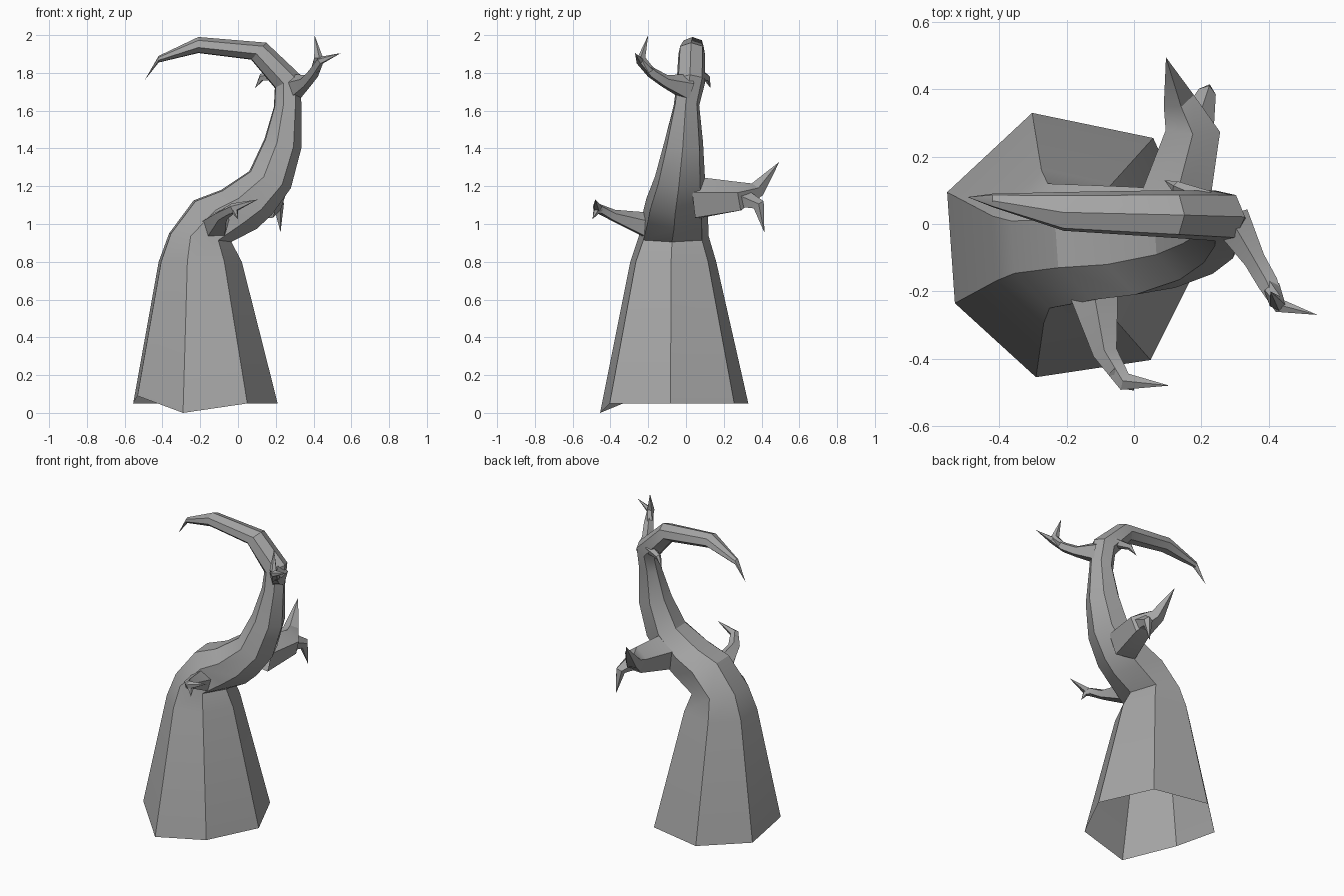
import bpy
import bmesh
from math import sin, cos, tau
from mathutils import Vector

default_cube = bpy.data.objects.get("Cube")
if default_cube:
    bpy.data.objects.remove(default_cube, do_unlink=True)

# One flat grey bark colour for the whole tree
bark = bpy.data.materials.new("grey bark")
bark.use_nodes = True
colour = (0.38, 0.38, 0.38, 1)
bark.diffuse_color = colour
bark.node_tree.nodes["Principled BSDF"].inputs["Base Color"].default_value = colour


def loft(name, rings, tip):
    """Skin a list of equal rings, open at the start and closed to a point."""
    bm = bmesh.new()
    loops = [[bm.verts.new(point) for point in ring] for ring in rings]
    sides = len(loops[0])
    for lower, upper in zip(loops, loops[1:]):
        for i in range(sides):
            j = (i + 1) % sides
            bm.faces.new((lower[i], lower[j], upper[j], upper[i]))
    point = bm.verts.new(tip)
    for i in range(sides):
        bm.faces.new((loops[-1][i], loops[-1][(i + 1) % sides], point))
    bmesh.ops.recalc_face_normals(bm, faces=bm.faces)
    mesh = bpy.data.meshes.new(name)
    bm.to_mesh(mesh)
    bm.free()
    mesh.materials.append(bark)
    obj = bpy.data.objects.new(name, mesh)
    bpy.context.collection.objects.link(obj)
    bpy.ops.object.select_all(action='DESELECT')
    obj.select_set(True)
    bpy.context.view_layer.objects.active = obj
    bpy.ops.object.shade_smooth_by_angle()
    return obj


def branch(name, path, tip, sides=5):
    """Taper a five-sided limb along (centre, half width, half height) stations."""
    centres = [Vector(centre) for centre, width, height in path] + [Vector(tip)]
    rings = []
    for i, (centre, width, height) in enumerate(path):
        forward = (centres[i + 1] - centres[max(i - 1, 0)]).normalized()
        side = forward.cross(Vector((0, 0, 1))).normalized()
        up = side.cross(forward)
        rings.append([centres[i] + side * width * sin(tau * k / sides)
                      + up * height * cos(tau * k / sides) for k in range(sides)])
    return loft(name, rings, tip)


# Trunk: an uneven seven-sided section swept through a hooked curve
section = [(1, .4), (.94, -.44), (.31, -1), (-.58, -.87), (-1, -.05), (-.6, .81), (.34, 1)]
# Each station: inner x, z; outer x, z; front y, back y
stations = [
    (-.555, .05, .21, .05, -.455, .33),
    (-.42, .80, .02, .80, -.295, .16),
    (-.365, .95, -.035, .905, -.25, .12),
    (-.235, 1.125, .10, .975, -.225, .115),
    (-.09, 1.18, .18, 1.05, -.21, .11),
    (.06, 1.28, .28, 1.19, -.165, .10),
    (.14, 1.45, .335, 1.40, -.115, .09),
    (.19, 1.62, .335, 1.645, -.065, .07),
    (.195, 1.72, .33, 1.79, -.05, .10),
    (.07, 1.87, .15, 1.96, -.04, .10),
    (-.21, 1.905, -.21, 1.99, -.02, .095),
    (-.42, 1.855, -.42, 1.89, .05, .09),
]
trunk_rings = []
for inner_x, inner_z, outer_x, outer_z, front, back in stations:
    inner = Vector((inner_x, 0, inner_z))
    outer = Vector((outer_x, 0, outer_z))
    middle = (inner + outer) / 2 + Vector((0, (front + back) / 2, 0))
    trunk_rings.append([middle + (inner - outer) / 2 * u
                        + Vector((0, (back - front) / 2 * v, 0)) for u, v in section])
# Uneven foot: one corner touches the ground, its neighbour lifts
trunk_rings[0][2].z = 0
trunk_rings[0][1].z = .09
loft("trunk", trunk_rings, (-.495, 1.76, .08)[:1] + (.08, 1.76))

# Low front limb with a hooked claw
branch("front_branch", [
    ((-.125, -.17, .98), .085, .08),
    ((-.085, -.385, 1.045), .038, .032),
    ((-.025, -.47, 1.085), .028, .026)], (.105, -.48, 1.13))
branch("front_branch_spur", [
    ((-.06, -.43, 1.07), .025, .025),
    ((-.015, -.475, 1.07), .02, .02)], (0, -.495, 1.025))

# Thick back limb that forks up and down
branch("back_branch", [
    ((.12, .06, 1.13), .11, .12),
    ((.175, .28, 1.14), .085, .085),
    ((.13, .375, 1.18), .05, .045)], (.095, .495, 1.33))
branch("back_branch_spur", [
    ((.18, .28, 1.14), .06, .06),
    ((.215, .385, 1.10), .028, .035)], (.225, .415, .955))

# High limb with two spikes
branch("upper_branch", [
    ((.29, .01, 1.72), .06, .075),
    ((.36, -.11, 1.755), .034, .036),
    ((.40, -.18, 1.80), .032, .03),
    ((.435, -.245, 1.865), .022, .022)], (.545, -.27, 1.905))
branch("upper_branch_spike", [
    ((.41, -.19, 1.81), .026, .026),
    ((.425, -.235, 1.88), .026, .022)], (.405, -.20, 2))

# Small drooping twig behind the crook
branch("back_twig", [
    ((.22, .07, 1.79), .03, .035),
    ((.125, .11, 1.775), .018, .02)], (.09, .13, 1.72))
